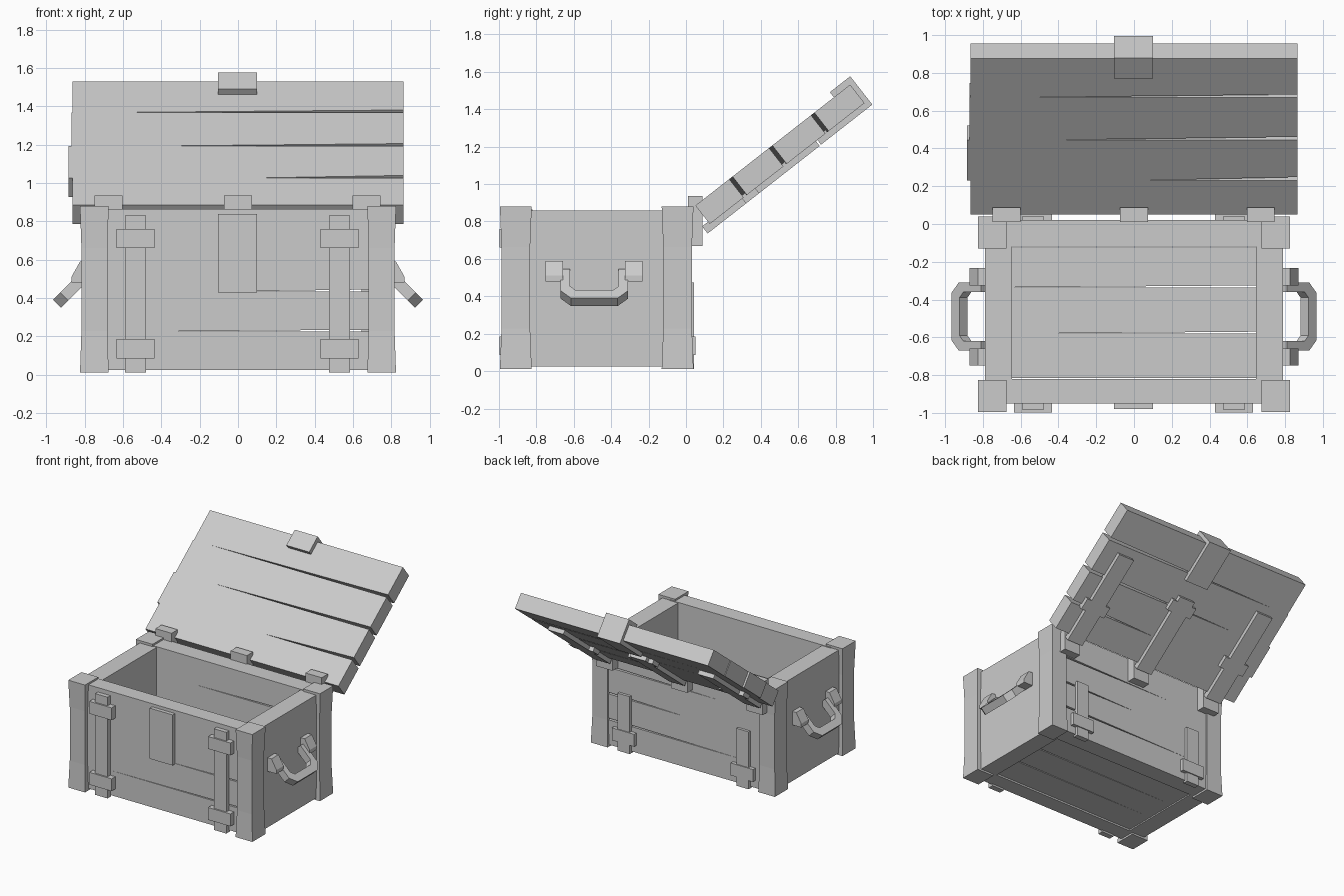
import bpy, bmesh
from math import radians
from mathutils import Matrix, Vector

if "Cube" in bpy.data.objects:
    bpy.data.objects.remove(bpy.data.objects["Cube"], do_unlink=True)

GREY = (0.6, 0.6, 0.6, 1)
grey = bpy.data.materials.new("plain grey")
grey.use_nodes = True
grey.diffuse_color = GREY
grey.node_tree.nodes["Principled BSDF"].inputs["Base Color"].default_value = GREY

# Frames: local (a, b, t) to world
WORLD = Matrix.Identity(4)
FRONT = Matrix.Rotation(radians(90), 4, 'X')                      # a=x, b=z, t=-y
SIDE = Matrix(((0, 0, 1), (1, 0, 0), (0, 1, 0))).to_4x4()         # a=y, b=z, t=x
LID = Matrix.Translation((0, 0.05, 0.885)) @ Matrix.Rotation(radians(38), 4, 'X')
MIRROR = Matrix.Scale(-1, 4, Vector((1, 0, 0)))


def finish(name, bm, frame):
    bm.transform(frame)
    bmesh.ops.recalc_face_normals(bm, faces=bm.faces)
    mesh = bpy.data.meshes.new(name)
    bm.to_mesh(mesh)
    bm.free()
    mesh.materials.append(grey)
    obj = bpy.data.objects.new(name, mesh)
    bpy.context.collection.objects.link(obj)
    return obj


def prism(name, outline, t0, t1, frame=WORLD):
    bm = bmesh.new()
    face = bm.faces.new([bm.verts.new((a, b, t0)) for a, b in outline])
    moved = bmesh.ops.extrude_face_region(bm, geom=[face])["geom"]
    verts = [v for v in moved if isinstance(v, bmesh.types.BMVert)]
    bmesh.ops.translate(bm, verts=verts, vec=(0, 0, t1 - t0))
    return finish(name, bm, frame)


def block(name, a, b, t, frame=WORLD):
    outline = [(a[0], b[0]), (a[1], b[0]), (a[1], b[1]), (a[0], b[1])]
    return prism(name, outline, t[0], t[1], frame)


def planks(name, a, breaks, t, frame, starts=None, gap=0.015, ends=None):
    """Row of planks; each gap widens from its start towards the far end."""
    for i in range(len(breaks) - 1):
        b0, b1 = breaks[i], breaks[i + 1]
        left = ends[i] if ends else a[0]
        outline = [(left, b0), (a[1], b0), (a[1], b1), (left, b1)]
        if starts and i > 0:
            outline[1:2] = [(starts[i - 1], b0), (a[1], b0 + gap)]
        prism(f"{name}_plank_{i + 1}", outline, t[0], t[1], frame)


# Box walls and floor
planks("front", (-0.72, 0.72), (0.025, 0.225, 0.435, 0.865), (0.82, 0.95), FRONT,
       (-0.5, 0.0), 0.01)
planks("back", (-0.72, 0.72), (0.025, 0.225, 0.435, 0.65, 0.865), (-0.02, 0.12), FRONT,
       (-0.5, 0.0, -0.3), 0.015)
planks("floor", (-0.66, 0.66), (-0.815, -0.58, -0.335, -0.125), (0.035, 0.1), WORLD,
       (-0.6, -0.65), 0.01)
for side, flip in (("left", WORLD), ("right", MIRROR)):
    planks(side, (-0.84, -0.12), (0.025, 0.225, 0.43, 0.86), (0.645, 0.79), flip @ SIDE)

# Corner posts with a slight waist
for side, flip in (("left", WORLD), ("right", MIRROR)):
    for end, y0, y1 in (("front", -0.995, -0.825), ("back", -0.13, 0.04)):
        bm = bmesh.new()
        bmesh.ops.create_cube(bm, size=1)
        upright = [e for e in bm.edges if abs(e.verts[0].co.z - e.verts[1].co.z) > 0.5]
        bmesh.ops.subdivide_edges(bm, edges=upright, cuts=3, use_grid_fill=True)
        for v in bm.verts:
            pinch = 1 if abs(v.co.z) > 0.4 else 0.9
            v.co.x = 0.75 + v.co.x * 0.15 * pinch
            v.co.y = (y0 + y1) / 2 + v.co.y * (y1 - y0) * pinch
            v.co.z = 0.445 + v.co.z * 0.87
        finish(f"{end}_{side}_post", bm, flip)

# Straps and cross plates on the front and back
for side, x in (("left", 0.53), ("right", -0.535)):
    block(f"front_{side}_strap", (x - 0.055, x + 0.055), (0.01, 0.83), (0.94, 0.985), FRONT)
    for level, z in (("upper", 0.66), ("lower", 0.085)):
        block(f"front_{side}_{level}_cross_plate", (x - 0.1, x + 0.1), (z, z + 0.1),
              (0.94, 0.997), FRONT)
    block(f"back_{side}_strap", (x - 0.055, x + 0.055), (0.01, 0.475), (-0.042, 0.0), FRONT)
    block(f"back_{side}_cross_plate", (x - 0.1, x + 0.1), (0.085, 0.185), (-0.05, 0.0), FRONT)
block("front_latch_plate", (-0.105, 0.1), (0.43, 0.84), (0.94, 0.98), FRONT)

# Lid planks with widening cracks
planks("lid", (-0.87, 0.865), (0, 0.23, 0.5, 0.785, 1.05), (-0.125, 0), LID,
       (0.07, -0.52, -0.72), 0.022, (-0.865, -0.885, -0.87, -0.865))

# Lid straps and hinges
for label, x, length, cross in (("left", 0.67, 0.72, 0.22), ("middle", 0, 0.6, 0.47),
                                ("right", -0.675, 0.72, 0.22)):
    block(f"lid_{label}_strap", (x - 0.07, x + 0.07), (-0.04, length), (-0.158, -0.11), LID)
    block(f"lid_{label}_cross_plate", (x - 0.11, x + 0.11), (cross, cross + 0.09),
          (-0.158, -0.11), LID)
    block(f"{label}_hinge", (x - 0.073, x + 0.073), (0.67, 0.935), (-0.088, -0.01), FRONT)

# Clasp wrapped around the lid edge
block("lid_clasp", (-0.105, 0.1), (0.94, 1.078), (-0.157, 0.035), LID)
block("lid_clasp_plate", (-0.105, 0.1), (0.73, 0.95), (-0.157, -0.11), LID)

# Carrying handles: wedge mounts and a drooping bar
TILT = (Matrix.Translation((0.79, -0.49, 0.525)) @ Matrix.Rotation(radians(45), 4, 'Y')
        @ Matrix(((0, 1, 0), (1, 0, 0), (0, 0, 1))).to_4x4())
outer, inner = (0.18, 0.22, 0.055), (0.13, 0.16, 0.03)


def half_loop(half, depth, cut):
    return [(-half, 0), (-half, depth - cut), (cut - half, depth),
            (half - cut, depth), (half, depth - cut), (half, 0)]


for side, flip in (("left", WORLD), ("right", MIRROR)):
    prism(f"{side}_handle", half_loop(*outer) + half_loop(*inner)[::-1],
          -0.03, 0.03, flip @ TILT)
    for end, y in (("front", -0.75), ("back", -0.325)):
        profile = [(0.78, 0.48), (0.87, 0.48), (0.87, 0.51), (0.825, 0.59), (0.78, 0.59)]
        prism(f"{side}_{end}_handle_mount", profile, -y - 0.092, -y, flip @ FRONT)
